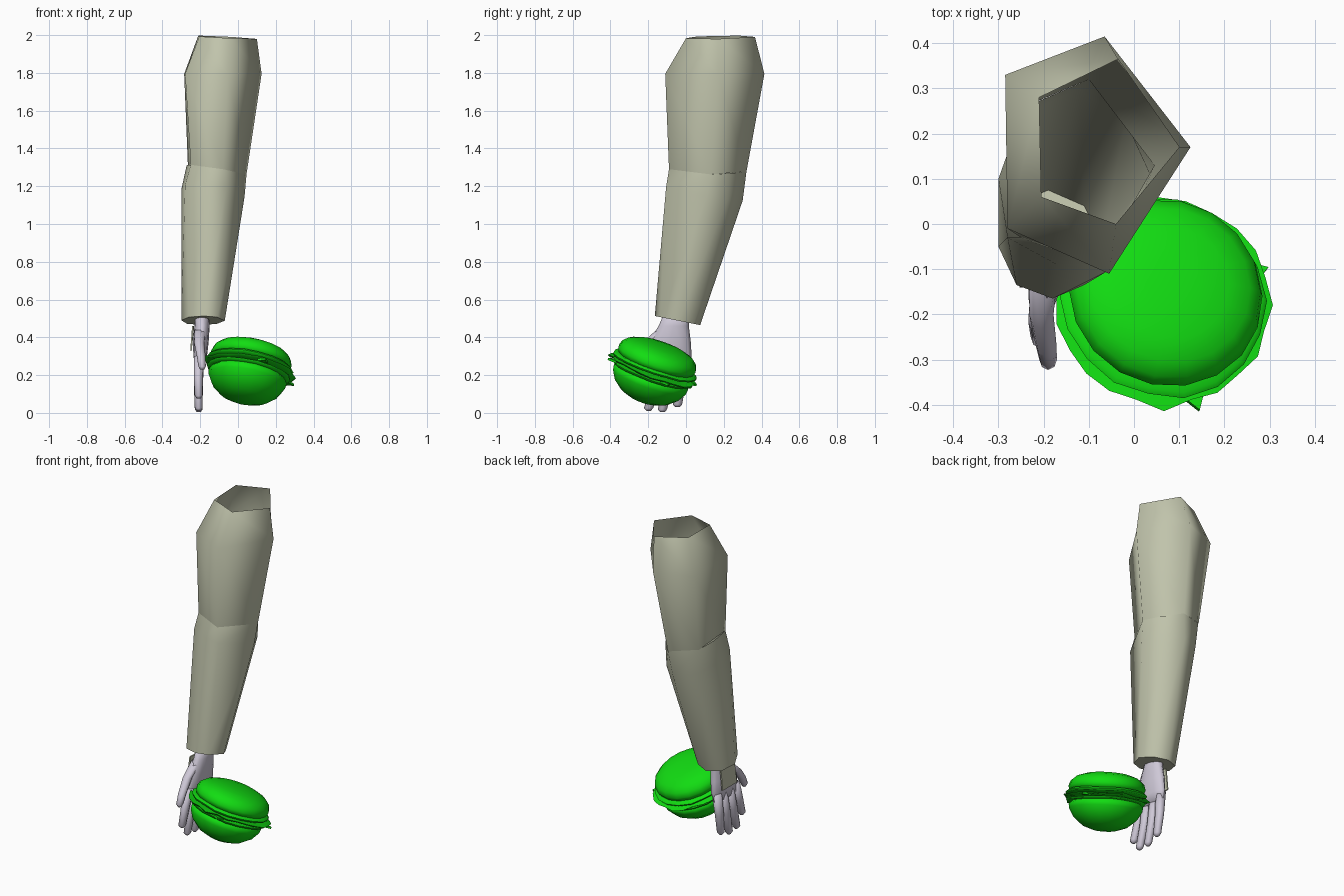
import bpy, bmesh, math, random
from mathutils import Vector, Matrix

if "Cube" in bpy.data.objects:
    bpy.data.objects.remove(bpy.data.objects["Cube"])
random.seed(4)


def material(name, rgb):
    m = bpy.data.materials.new(name)
    m.use_nodes = True
    m.diffuse_color = (*rgb, 1)
    m.node_tree.nodes["Principled BSDF"].inputs["Base Color"].default_value = (*rgb, 1)
    return m


CLOTH = material("sage cloth", (0.53, 0.55, 0.41))
SKIN = material("pale lilac skin", (0.62, 0.58, 0.68))
GREEN = material("bright green", (0.006, 0.72, 0.006))


def loft(name, rings, mat, start=True, end=True, angle=180):
    """Skin a list of equally long point rings."""
    bm = bmesh.new()
    loops = [[bm.verts.new(p) for p in ring] for ring in rings]
    n = len(loops[0])
    for a, b in zip(loops, loops[1:]):
        for i in range(n):
            j = (i + 1) % n
            bm.faces.new((a[i], a[j], b[j], b[i]))
    if start:
        bm.faces.new(loops[0][::-1])
    if end:
        bm.faces.new(loops[-1])
    bmesh.ops.recalc_face_normals(bm, faces=bm.faces)
    mesh = bpy.data.meshes.new(name)
    bm.to_mesh(mesh)
    bm.free()
    mesh.materials.append(mat)
    ob = bpy.data.objects.new(name, mesh)
    bpy.context.collection.objects.link(ob)
    bpy.ops.object.select_all(action='DESELECT')
    ob.select_set(True)
    bpy.context.view_layer.objects.active = ob
    bpy.ops.object.shade_smooth_by_angle(angle=math.radians(angle))
    return ob


def sloped(points, z, dx=0.0, dy=0.0):
    return [(x, y, z + dx * (x + 0.13) + dy * (y - 0.1)) for x, y in points]


def oval(c, rx, ry, n=10):
    return [(c[0] + rx * math.cos(math.tau * i / n),
             c[1] + ry * math.sin(math.tau * i / n), c[2]) for i in range(n)]


# Sleeve: five-sided upper part, eight-sided lower part
rim = [(-0.21, 0.28), (-0.035, 0.365), (0.10, 0.17), (-0.04, 0), (-0.205, 0.06)]
shoulder = [(-0.285, 0.33), (-0.065, 0.415), (0.125, 0.17), (-0.055, -0.11), (-0.28, -0.01)]
elbow = [(-0.265, 0.25), (-0.10, 0.32), (0.045, 0.13), (-0.08, -0.09), (-0.25, -0.03)]
loft("upper_sleeve", [sloped(elbow, 1.29, -0.15, -0.04), sloped(shoulder, 1.795),
                      sloped(rim, 1.99, -0.05, 0.02)], CLOTH, False, False)
bend = [(-0.272, 0.11), (-0.262, 0.25), (-0.10, 0.32), (-0.02, 0.23),
        (0.045, 0.13), (-0.08, -0.09), (-0.165, -0.06), (-0.25, -0.03)]
forearm = [(-0.30, 0.10), (-0.25, 0.24), (-0.12, 0.30), (-0.02, 0.22),
           (0.035, 0.11), (-0.06, -0.105), (-0.17, -0.09), (-0.28, -0.03)]
cuff = [(-0.30, -0.05), (-0.27, 0.04), (-0.19, 0.075), (-0.11, 0.04),
        (-0.07, -0.04), (-0.11, -0.135), (-0.18, -0.165), (-0.26, -0.135)]
loft("lower_sleeve", [sloped(bend, 1.29, -0.15, -0.04), sloped(forearm, 1.165, -0.1, -0.2),
                      sloped(cuff, 0.46, 0, -0.2)], CLOTH, False, True, 75)

# Palm, from wrist to knuckles
palm = [(-0.19, -0.05, 0.53, 0.036, 0.065), (-0.19, -0.065, 0.46, 0.04, 0.08),
        (-0.197, -0.085, 0.38, 0.042, 0.11), (-0.2, -0.09, 0.30, 0.036, 0.12),
        (-0.203, -0.1, 0.25, 0.024, 0.115)]
loft("palm", [oval(p[:3], p[3], p[4], 12) for p in palm], SKIN)


def finger(name, path, radius):
    rings = []
    for i, p in enumerate(path):
        r = radius * (1 - 0.12 * i)
        rings.append(oval(p, r * 0.85, r, 8))
    tip = path[-1]
    rings.append(oval((tip[0], tip[1], tip[2] - radius * 0.45), radius * 0.3, radius * 0.35, 8))
    loft(name, rings, SKIN)


# Four fingers hanging down, thumb reaching forward
for name, base, tip, low in (("index_finger", -0.185, -0.25, 0.09),
                             ("middle_finger", -0.125, -0.198, 0.025),
                             ("ring_finger", -0.062, -0.125, 0.018),
                             ("little_finger", -0.01, -0.045, 0.045)):
    mid = (base + tip) / 2
    finger(name, [(-0.205, base, 0.30), (-0.21, mid, 0.5 * (0.28 + low)),
                  (-0.208, tip, low)], 0.032)
finger("thumb", [(-0.2, -0.12, 0.44), (-0.205, -0.2, 0.37),
                 (-0.195, -0.265, 0.30), (-0.19, -0.3, 0.245)], 0.036)

# Cloth patch on the back of the hand
patch = [(-0.235, -0.13, 0.46), (-0.232, 0.0, 0.46), (-0.245, 0.0, 0.33), (-0.245, -0.14, 0.33)]
loft("hand_patch", [patch, [(x - 0.008, y, z) for x, y, z in patch]], CLOTH, angle=30)

# Round bun held beside the hand, tilted back and to its left
axis = Vector((0.2, 0.34, 1)).normalized()
tilt = Matrix.Translation((0.06, -0.17, 0.235)) @ \
    Vector((0, 0, 1)).rotation_difference(axis).to_matrix().to_4x4()


def lathe(name, profile, wave=0.0, n=18):
    rings = []
    bumps = [random.uniform(-1, 1) for _ in range(n)]
    for r, t in profile:
        ring = []
        for i in range(n):
            a = math.tau * i / n
            k = r + wave * bumps[i]
            h = t + wave * 0.8 * bumps[(i + 5) % n]
            ring.append(tilt @ Vector((k * math.cos(a), k * math.sin(a), h)))
        rings.append(ring)
    return loft(name, rings, GREEN, angle=60)


lathe("top_bun", [(0.17, 0.02), (0.208, 0.03), (0.218, 0.055), (0.208, 0.085),
                  (0.18, 0.11), (0.13, 0.128), (0.06, 0.137), (0.01, 0.138)])
lathe("upper_filling", [(0.18, 0.008), (0.226, 0.01), (0.232, 0.02), (0.222, 0.03),
                        (0.18, 0.032)], 0.004)
lathe("leaf_layer", [(0.18, -0.014), (0.234, -0.012), (0.244, -0.004), (0.18, 0.006)], 0.011, 24)
lathe("lower_filling", [(0.18, -0.035), (0.218, -0.032), (0.224, -0.022), (0.18, -0.012)], 0.003)
lathe("bottom_bun", [(0.01, -0.187), (0.07, -0.182), (0.13, -0.16), (0.18, -0.118),
                     (0.207, -0.07), (0.21, -0.045), (0.195, -0.03)])

# Two pointed leaf corners
for deg in (20, -72):
    a = math.radians(deg)
    pts = [(0.22, a - 0.13), (0.262, a), (0.22, a + 0.13)]
    flat = [[tilt @ Vector((r * math.cos(b), r * math.sin(b), t)) for r, b in pts]
            for t in (-0.02, -0.008)]
    loft("leaf_corner", flat, GREEN, angle=30)
